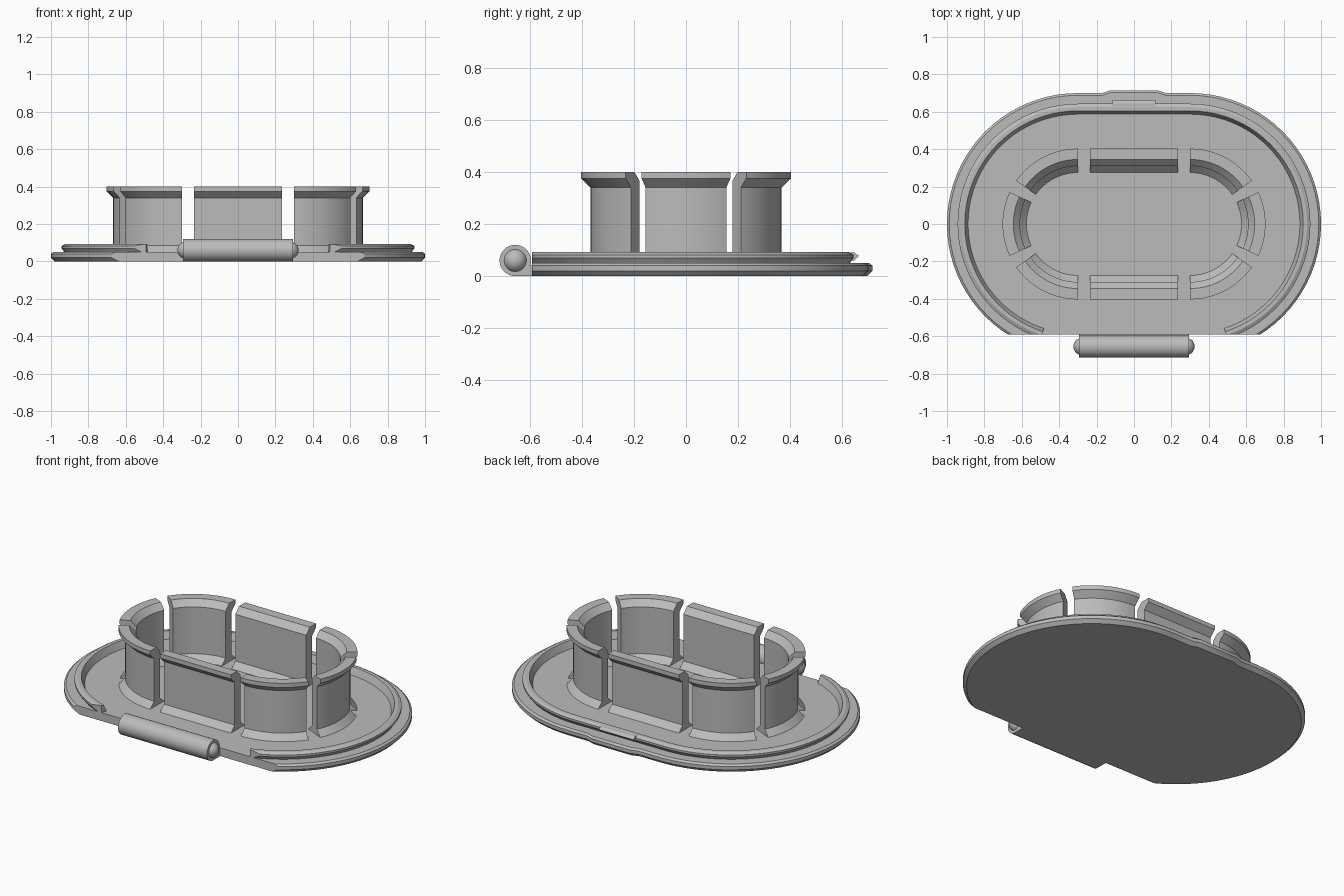
import bpy, bmesh, math
from mathutils import Matrix

if "Cube" in bpy.data.objects:
    bpy.data.objects.remove(bpy.data.objects["Cube"])

grey = bpy.data.materials.new("plain_grey")
grey.diffuse_color = (0.5, 0.5, 0.5, 1)
grey.use_nodes = True
grey.node_tree.nodes["Principled BSDF"].inputs["Base Color"].default_value = grey.diffuse_color
HALF = 0.3      # half length of the straight sides
FRONT = -0.59   # flat front edge


def finish(name, bm):
    bmesh.ops.recalc_face_normals(bm, faces=bm.faces[:])
    me = bpy.data.meshes.new(name)
    bm.to_mesh(me)
    bm.free()
    ob = bpy.data.objects.new(name, me)
    bpy.context.collection.objects.link(ob)
    me.materials.append(grey)
    bpy.ops.object.select_all(action='DESELECT')
    ob.select_set(True)
    bpy.context.view_layer.objects.active = ob
    bpy.ops.object.shade_smooth_by_angle(angle=math.radians(25))
    return ob


def arc(cx, a0, a1, n):
    """Path stations (centre x, normal x, normal y, extra offset) along an arc."""
    out = []
    for i in range(n + 1):
        a = math.radians(a0 + (a1 - a0) * i / n)
        out.append((cx, math.cos(a), math.sin(a), 0.0))
    return out


def sweep(name, profile, path, closed_path=False, front_cut=False):
    """Sweep an (offset, z) profile along the path. A closed path gets flat
    top and bottom caps; an open path gets end caps."""
    bm = bmesh.new()
    rows = [[bm.verts.new((cx + r * nx, (r + e) * ny, z)) for r, z in profile]
            for cx, nx, ny, e in path]
    m, n = len(profile), len(path)
    for i in range(n if closed_path else n - 1):
        a, b = rows[i], rows[(i + 1) % n]
        for j in range(m - 1 if closed_path else m):
            k = (j + 1) % m
            bm.faces.new((a[j], b[j], b[k], a[k]))
    if closed_path:
        bm.faces.new([r[0] for r in rows])
        bm.faces.new([r[-1] for r in rows])
    else:
        bm.faces.new(rows[0])
        bm.faces.new(rows[-1])
    if front_cut:
        bmesh.ops.bisect_plane(bm, geom=bm.verts[:] + bm.edges[:] + bm.faces[:],
                               plane_co=(0, FRONT, 0), plane_no=(0, -1, 0),
                               clear_outer=True)
        edges = [e for e in bm.edges if e.is_boundary]
        bmesh.ops.holes_fill(bm, edges=edges, sides=0)
    return finish(name, bm)


# base plate with a thumb tab at the back
tab = [(0.17, 0, 1, 0), (0.125, 0, 1, 0.015), (-0.125, 0, 1, 0.015), (-0.17, 0, 1, 0)]
plate_path = arc(HALF, -90, 90, 40) + tab + arc(-HALF, 90, 270, 40)
sweep("base_plate", [(0.68, 0), (0.7, 0.02), (0.7, 0.04), (0.688, 0.05)],
      plate_path, closed_path=True, front_cut=True)

# raised snap rim, open at the front
sweep("snap_rim", [(0.585, 0.045), (0.605, 0.092), (0.625, 0.092), (0.643, 0.082),
                   (0.643, 0.07), (0.625, 0.045)],
      arc(HALF, -72, 90, 36) + arc(-HALF, 90, 252, 36), front_cut=True)

# small catch on the back of the rim
sweep("rim_catch", [(0.62, 0.06), (0.62, 0.09), (0.645, 0.09), (0.663, 0.078),
                    (0.645, 0.06)],
      [(0.115, 0, 1, 0), (-0.115, 0, 1, 0)])

# ring of eight upright fingers with an outward lip and flared feet
finger = [(0.275, 0.045), (0.275, 0.05), (0.31, 0.085), (0.31, 0.365), (0.345, 0.4),
          (0.403, 0.4), (0.403, 0.375), (0.367, 0.34), (0.367, 0.085),
          (0.402, 0.05), (0.402, 0.045)]
for s, side in ((-1, "front"), (1, "back")):
    sweep(side + "_finger", finger, [(-0.235, 0, s, 0), (0.235, 0, s, 0)])
for cx, mid, side in ((HALF, 0, "right"), (-HALF, 180, "left")):
    sweep(side + "_finger", finger, arc(cx, mid - 25, mid + 25, 14))
    sweep(side + "_corner_finger_a", finger, arc(cx, mid + 35, mid + 90, 14))
    sweep(side + "_corner_finger_b", finger, arc(cx, mid - 90, mid - 35, 14))

# hinge barrel with rounded pivot ends
HY, HZ = -0.655, 0.06
bm = bmesh.new()
bmesh.ops.create_cone(bm, cap_ends=True, segments=48, radius1=0.06, radius2=0.06, depth=0.59,
                      matrix=Matrix.Translation((0, HY, HZ)) @ Matrix.Rotation(math.pi / 2, 4, 'Y'))
finish("hinge_barrel", bm)
for s, side in ((-1, "left"), (1, "right")):
    bm = bmesh.new()
    bmesh.ops.create_uvsphere(bm, u_segments=32, v_segments=16, radius=0.046,
                              matrix=Matrix.Translation((s * 0.278, HY, HZ)))
    finish(side + "_hinge_pivot", bm)

# web joining the barrel to the plate
bm = bmesh.new()
bmesh.ops.create_cube(bm, size=1, matrix=Matrix.Translation((0, -0.6175, 0.02))
                      @ Matrix.Diagonal((0.59, 0.075, 0.04, 1)))
finish("hinge_web", bm)
